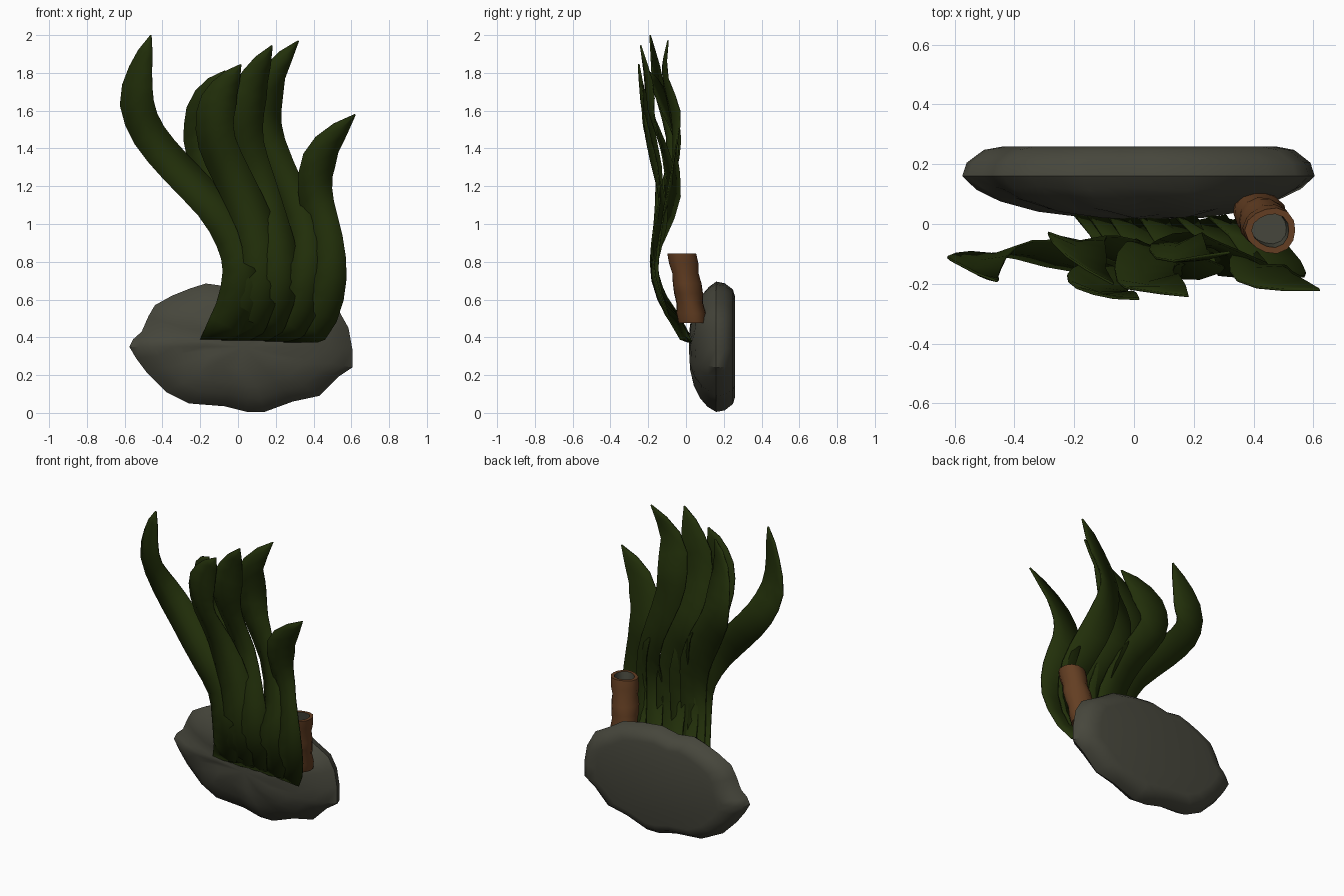
import bpy, bmesh, math
from mathutils import Vector

if "Cube" in bpy.data.objects:
    bpy.data.objects.remove(bpy.data.objects["Cube"], do_unlink=True)


def material(name, rgb):
    mat = bpy.data.materials.new(name)
    mat.use_nodes = True
    colour = (*rgb, 1)
    mat.diffuse_color = colour
    bsdf = mat.node_tree.nodes["Principled BSDF"]
    bsdf.inputs["Base Color"].default_value = colour
    bsdf.inputs["Roughness"].default_value = 0.9
    return mat


stone = material("stone grey", (0.062, 0.062, 0.045))
weed = material("weed green", (0.016, 0.029, 0.003))
clay = material("clay brown", (0.125, 0.048, 0.016))


def finish(bm, name, mats, angle=40):
    bmesh.ops.recalc_face_normals(bm, faces=bm.faces[:])
    mesh = bpy.data.meshes.new(name)
    bm.to_mesh(mesh)
    bm.free()
    for mat in mats:
        mesh.materials.append(mat)
    obj = bpy.data.objects.new(name, mesh)
    bpy.context.collection.objects.link(obj)
    bpy.ops.object.select_all(action="DESELECT")
    obj.select_set(True)
    bpy.context.view_layer.objects.active = obj
    bpy.ops.object.shade_smooth_by_angle(angle=math.radians(angle))
    return obj


def bridge(bm, low, high, mat_index=0):
    count = len(low)
    for i in range(count):
        j = (i + 1) % count
        face = bm.faces.new((low[i], low[j], high[j], high[i]))
        face.material_index = mat_index


def spline(points, steps):
    """Catmull-Rom curve through the points."""
    ends = [points[0] * 2 - points[1]] + points + [points[-1] * 2 - points[-2]]
    curve = []
    for a, b, c, d in zip(ends, ends[1:], ends[2:], ends[3:]):
        for s in range(steps):
            t = s / steps
            curve.append(b + (c - a) * (t / 2)
                         + (a * 2 - b * 5 + c * 4 - d) * (t * t / 2)
                         + (b * 3 - a - c * 3 + d) * (t ** 3 / 2))
    return curve + [points[-1]]


# Rock slab: an uneven outline, flat at the back and domed at the front
outline = [(-.575, .35), (-.555, .39), (-.51, .43), (-.475, .51), (-.44, .57),
           (-.35, .62), (-.25, .66), (-.17, .685), (-.06, .67), (.06, .695),
           (.2, .68), (.34, .65), (.45, .58), (.54, .53), (.585, .45),
           (.605, .34), (.605, .24), (.53, .19), (.43, .09), (.29, .06),
           (.14, .005), (.05, .005), (-.07, .035), (-.26, .05), (-.38, .11),
           (-.48, .21), (-.54, .29)]
layers = [(.26, .77), (.248, .88), (.205, .975), (.16, 1), (.12, .92),
          (.08, .79), (.047, .6), (.026, .35)]
centre = Vector((.03, .35))
bm = bmesh.new()
rings = []
for depth, scale in layers:
    ring = []
    for i, point in enumerate(outline):
        p = centre + (Vector(point) - centre) * scale
        bump = 0.006 * math.sin(i * 1.9 + scale * 5) if depth < .15 else 0
        ring.append(bm.verts.new((p.x, depth + bump, p.y)))
    rings.append(ring)
for back, front in zip(rings, rings[1:]):
    bridge(bm, back, front)
bm.faces.new(rings[0])
nose = bm.verts.new((centre.x, .015, centre.y))
for a, b in zip(rings[-1], rings[-1][1:] + rings[-1][:1]):
    bm.faces.new((a, b, nose))
finish(bm, "rock", [stone])

# Leaning tube: wavy outer wall, rim, short grey inside and its floor
bm = bmesh.new()
foot, mouth = Vector((.415, .037, .475)), Vector((.459, -.022, .845))
SIDES = 14


def tube_ring(t, radius):
    c = foot.lerp(mouth, t)
    ring = []
    for i in range(SIDES):
        a = math.tau * i / SIDES
        r = radius * (1 + .05 * math.sin(3 * a + 5 * t))
        ring.append(bm.verts.new(c + Vector((r * math.cos(a), r * .9 * math.sin(a), 0))))
    return ring


wall = [tube_ring(t / 7, .083 + .005 * math.sin(t * 2.2)) for t in range(8)]
for low, high in zip(wall, wall[1:]):
    bridge(bm, low, high)
bm.faces.new(wall[0])
lip = tube_ring(1, .062)
floor = tube_ring(.85, .06)
bridge(bm, wall[-1], lip)
bridge(bm, lip, floor, 1)
bm.faces.new(floor).material_index = 1
finish(bm, "tube", [clay, stone])


# Weed blades: folded strips that sway along a centre line and taper to a tip
def blade(name, path, phase, half=.09):
    curve = spline([Vector(p) for p in path], 2)
    bm = bmesh.new()
    last = len(curve) - 1
    rows = []
    for i, p in enumerate(curve):
        t = i / last
        run = curve[min(i + 1, last)] - curve[max(i - 1, 0)]
        across = Vector((run.z, 0, -run.x)).normalized() if i else Vector((1, 0, 0))
        taper = max(.03, min(1, (1 - t) / .2) ** .65)
        twist = .03 * math.sin(p.z * 6 + phase) * min(1, t * 2) * taper
        row = []
        for s in (-1, 0, 1):
            q = p + across * (half * taper * s)
            q.y += twist * s if s else -.018 * taper
            row.append(bm.verts.new(q))
        rows.append(row)
    for low, high in zip(rows, rows[1:]):
        for k in range(2):
            bm.faces.new((low[k], low[k + 1], high[k + 1], high[k]))
    obj = finish(bm, name, [weed], 50)
    solid = obj.modifiers.new("thickness", "SOLIDIFY")
    solid.thickness = .008
    solid.offset = 0


blade("weed_far_right",
      [(-.11, .03, .39), (-.03, -.09, .55), (.01, -.165, .75), (-.03, -.15, .92),
       (-.14, -.14, 1.1), (-.33, -.085, 1.3), (-.47, -.085, 1.47), (-.535, -.13, 1.64),
       (-.515, -.16, 1.82), (-.46, -.19, 2)], .3)
blade("weed_right",
      [(-.06, .03, .39), (.03, -.12, .6), (.06, -.16, .8), (.02, -.12, 1),
       (-.08, -.08, 1.2), (-.18, -.04, 1.38), (-.19, -.06, 1.52),
       (-.16, -.13, 1.68), (-.07, -.2, 1.81)], 1.2, .095)
blade("weed_middle_right",
      [(.01, .03, .385), (.1, -.13, .6), (.13, -.17, .8), (.09, -.15, 1),
       (-.03, -.14, 1.25), (-.11, -.18, 1.43), (-.12, -.21, 1.58),
       (-.07, -.23, 1.72), (.015, -.25, 1.845)], 2.4, .1)
blade("weed_middle_left",
      [(.11, .03, .385), (.2, -.13, .6), (.22, -.165, .8), (.17, -.13, 1),
       (.1, -.08, 1.22), (.04, -.12, 1.42), (.04, -.18, 1.6),
       (.09, -.2, 1.78), (.18, -.24, 1.945)], 3.3, .098)
blade("weed_left",
      [(.22, .03, .38), (.33, -.1, .55), (.37, -.16, .75), (.355, -.12, .95),
       (.265, -.06, 1.18), (.165, -.05, 1.42), (.14, -.06, 1.6),
       (.19, -.11, 1.8), (.32, -.095, 1.97)], 4.2, .088)
blade("weed_far_left",
      [(.33, .03, .375), (.44, -.09, .52), (.485, -.16, .72), (.465, -.15, .92),
       (.42, -.12, 1.1), (.41, -.15, 1.26), (.47, -.19, 1.42), (.62, -.22, 1.58)], 5.2)
